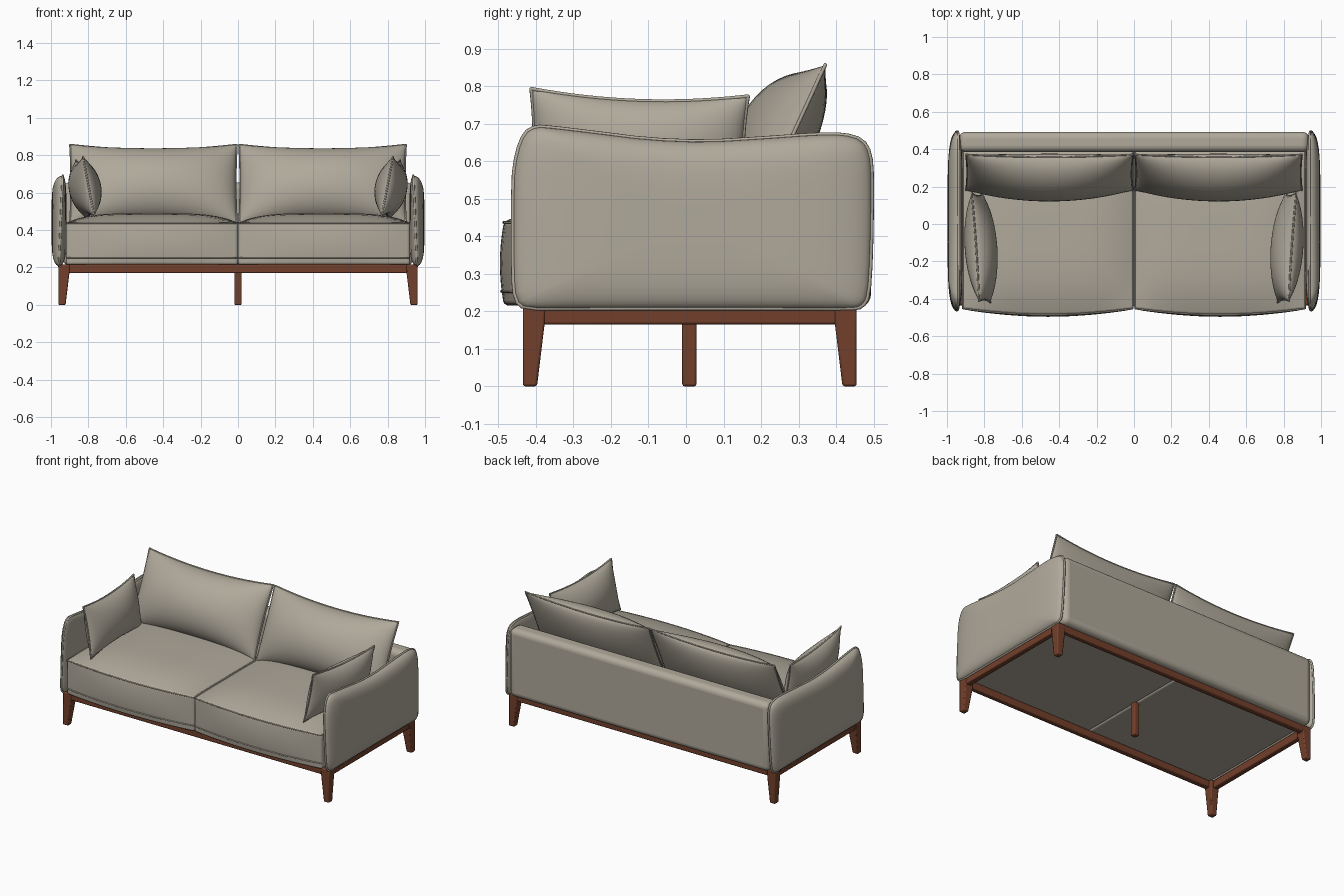
import bpy, bmesh, math
from mathutils import Vector

if "Cube" in bpy.data.objects:
    bpy.data.objects.remove(bpy.data.objects["Cube"])


def material(name, rgb):
    m = bpy.data.materials.new(name)
    m.diffuse_color = (*rgb, 1)
    m.use_nodes = True
    m.node_tree.nodes["Principled BSDF"].inputs["Base Color"].default_value = m.diffuse_color
    return m


FABRIC = material("warm_grey_fabric", (0.434, 0.397, 0.328))
WOOD = material("reddish_brown_wood", (0.171, 0.051, 0.024))


def finish(name, bm, mat, angle=50):
    bmesh.ops.remove_doubles(bm, verts=bm.verts, dist=1e-5)
    bmesh.ops.recalc_face_normals(bm, faces=bm.faces)
    me = bpy.data.meshes.new(name)
    bm.to_mesh(me)
    bm.free()
    me.materials.append(mat)
    me.shade_smooth()
    me.set_sharp_from_angle(angle=math.radians(angle))
    ob = bpy.data.objects.new(name, me)
    bpy.context.scene.collection.objects.link(ob)
    return ob


def bevel(ob, width, segments=2, angle=40):
    b = ob.modifiers.new("bevel", 'BEVEL')
    b.width, b.segments = width, segments
    b.limit_method, b.angle_limit = 'ANGLE', math.radians(angle)
    return ob


def box(name, lo, hi, mat, width=0.006, segments=2):
    bm = bmesh.new()
    bmesh.ops.create_cube(bm, size=1)
    for v in bm.verts:
        v.co = Vector([lo[i] + (v.co[i] + 0.5) * (hi[i] - lo[i]) for i in range(3)])
    return bevel(finish(name, bm, mat), width, segments)


def piping(name, pts, r=0.005, cyclic=True):
    # round cord sewn along a seam
    cu = bpy.data.curves.new(name, 'CURVE')
    cu.dimensions = '3D'
    cu.bevel_depth, cu.bevel_resolution = r, 2
    sp = cu.splines.new('POLY')
    sp.points.add(len(pts) - 1)
    for p, q in zip(sp.points, pts):
        p.co = (*q, 1)
    sp.use_cyclic_u = cyclic
    cu.materials.append(FABRIC)
    bpy.context.scene.collection.objects.link(bpy.data.objects.new(name, cu))


def pillow(name, c, W, H, hw, hh, t_front, t_back, pinch_h, pinch_w, n=24):
    # two domed sheets joined at a pinched rim; front is the W x H side
    c, W, H = Vector(c), Vector(W).normalized(), Vector(H)
    H = (H - W * H.dot(W)).normalized()
    N = W.cross(H)
    ks = [math.sin(math.pi / 2 * (2 * i / n - 1)) for i in range(n + 1)]

    def point(u, v, t):
        bulge = max(0, (1 - u * u) * (1 - v * v)) ** 0.55
        return (c + W * u * hw * (1 - pinch_w * (1 - v * v))
                + H * v * hh * (1 - pinch_h * (1 - u * u)) + N * t * bulge)

    bm = bmesh.new()
    for t in (t_front, -t_back):
        g = [[bm.verts.new(point(u, v, t)) for v in ks] for u in ks]
        for i in range(n):
            for j in range(n):
                bm.faces.new((g[i][j], g[i + 1][j], g[i + 1][j + 1], g[i][j + 1]))
    finish(name, bm, FABRIC)
    rim = ([(k, -1) for k in ks[:-1]] + [(1, k) for k in ks[:-1]]
           + [(-k, 1) for k in ks[:-1]] + [(-1, -k) for k in ks[:-1]])
    piping(name + "_piping", [point(u, v, 0) for u, v in rim])


def chaikin(pts):
    out = []
    for a, b in zip(pts, pts[1:] + pts[:1]):
        a, b = Vector(a), Vector(b)
        out += [a * 0.75 + b * 0.25, a * 0.25 + b * 0.75]
    return out


# arm outline (y, z)
ARM = chaikin([(-.43, .207), (-.455, .23), (-.461, .3), (-.461, .55), (-.45, .625),
               (-.43, .675), (-.40, .692), (-.36, .689), (-.25, .676), (-.1, .657),
               (.05, .651), (.2, .66), (.35, .671), (.42, .671), (.47, .657),
               (.491, .62), (.496, .55), (.493, .35), (.486, .24), (.47, .212),
               (.44, .207), (.3, .208), (-.3, .208)])


def arm(name, s):
    # domed panels on both sides of the outline seam
    cy, cz = 0.017, 0.44

    def seam(z):
        return 0.957 - 0.02 * (z - 0.21) / 0.48

    bm = bmesh.new()
    for depth in (0.05, -0.03):
        rings = []
        for k in (1, .99, .97, .94, .9, .83, .73, .6, .4, .15):
            dome = math.sqrt(1 - k ** 5)
            ring = []
            for y, z in ARM:
                y, z = cy + (y - cy) * k, cz + (z - cz) * k
                x = seam(z) * (1 - dome) + (0.947 + depth) * dome
                ring.append(bm.verts.new((s * x, y, z)))
            rings.append(ring)
        m = len(ARM)
        for a, b in zip(rings, rings[1:]):
            for i in range(m):
                j = (i + 1) % m
                bm.faces.new((a[i], a[j], b[j], b[i]))
        bm.faces.new(rings[-1])
    finish(name, bm, FABRIC, 60)
    piping(name + "_piping", [(s * seam(z), y, z) for y, z in ARM], 0.006)


def seat(name, s):
    # box cushion with crowned top and bulging front
    hw, y0, y1, z0, z1 = 0.459, -0.452, 0.39, 0.215, 0.44

    def shape(u, v, w):
        top = max(0, w) * 0.05 * (1 - u ** 4) * (1 - v ** 4)
        front = 0.044 * (1 - u * u) * max(0, -v) ** 2 * (1 - 0.25 * w * w)
        return Vector((s * 0.46 + u * hw, (y0 + y1) / 2 + v * (y1 - y0) / 2 - front,
                       (z0 + z1) / 2 + w * (z1 - z0) / 2 + top))

    bm = bmesh.new()
    bmesh.ops.create_cube(bm, size=2)
    bmesh.ops.subdivide_edges(bm, edges=bm.edges[:], cuts=15, use_grid_fill=True)
    for v in bm.verts:
        v.co = shape(*v.co)
    bevel(finish(name, bm, FABRIC, 60), 0.012, 3)
    ks = [i / 10 - 1 for i in range(21)]
    for label, w in (("top", 0.97), ("bottom", -0.66)):
        path = [(-1, -k) for k in ks[:-1]] + [(k, -1) for k in ks] + [(1, k) for k in ks[1:]]
        piping(f"{name}_{label}_piping", [shape(u * 0.992, v, w) for u, v in path], 0.004, False)


def leg(name, s, y_out, d):
    # tapered on the two inner sides, upright on the outer sides
    bm = bmesh.new()
    rings = []
    for z, w in ((0, .038), (.165, .058), (.214, .06)):
        x0, x1, ya, yb = s * .96, s * (.96 - w), y_out, y_out + d * w
        rings.append([bm.verts.new(p) for p in
                      ((x0, ya, z), (x1, ya, z), (x1, yb, z), (x0, yb, z))])
    for a, b in zip(rings, rings[1:]):
        for i in range(4):
            bm.faces.new((a[i], a[(i + 1) % 4], b[(i + 1) % 4], b[i]))
    bm.faces.new(rings[0])
    bm.faces.new(rings[-1])
    bevel(finish(name, bm, WOOD), 0.006)


# wooden base frame
box("front_rail", (-.945, -.431, .17), (.945, -.395, .216), WOOD)
box("back_rail", (-.945, .415, .17), (.945, .451, .216), WOOD)
box("centre_leg", (-.019, -.01, 0), (.019, .028, .22), WOOD)

# upholstered back with rounded top
box("backrest", (-.935, .385, .21), (.935, .493, .655), FABRIC, 0.035, 5)

for s, side in ((-1, "left"), (1, "right")):
    xa, xb = sorted((s * .92, s * .956))
    box(side + "_rail", (xa, -.41, .165), (xb, .43, .215), WOOD)
    leg(side + "_front_leg", s, -.435, 1)
    leg(side + "_back_leg", s, .455, -1)
    arm(side + "_arm", s)
    seat(side + "_seat_cushion", s)
    # back cushion leaning on the backrest
    pillow(side + "_back_cushion", (s * .452, .275, .648), (1, 0, 0), (0, .42, .91),
           .446, .23, .145, .065, .13, .015)
    # throw pillow leaning on the arm
    pillow(side + "_throw_pillow", (s * .818, -.127, .624), (s * .04, .58, -.02),
           (s * .06, 0, .32), .29, .162, .085, .085, .14, .04)
